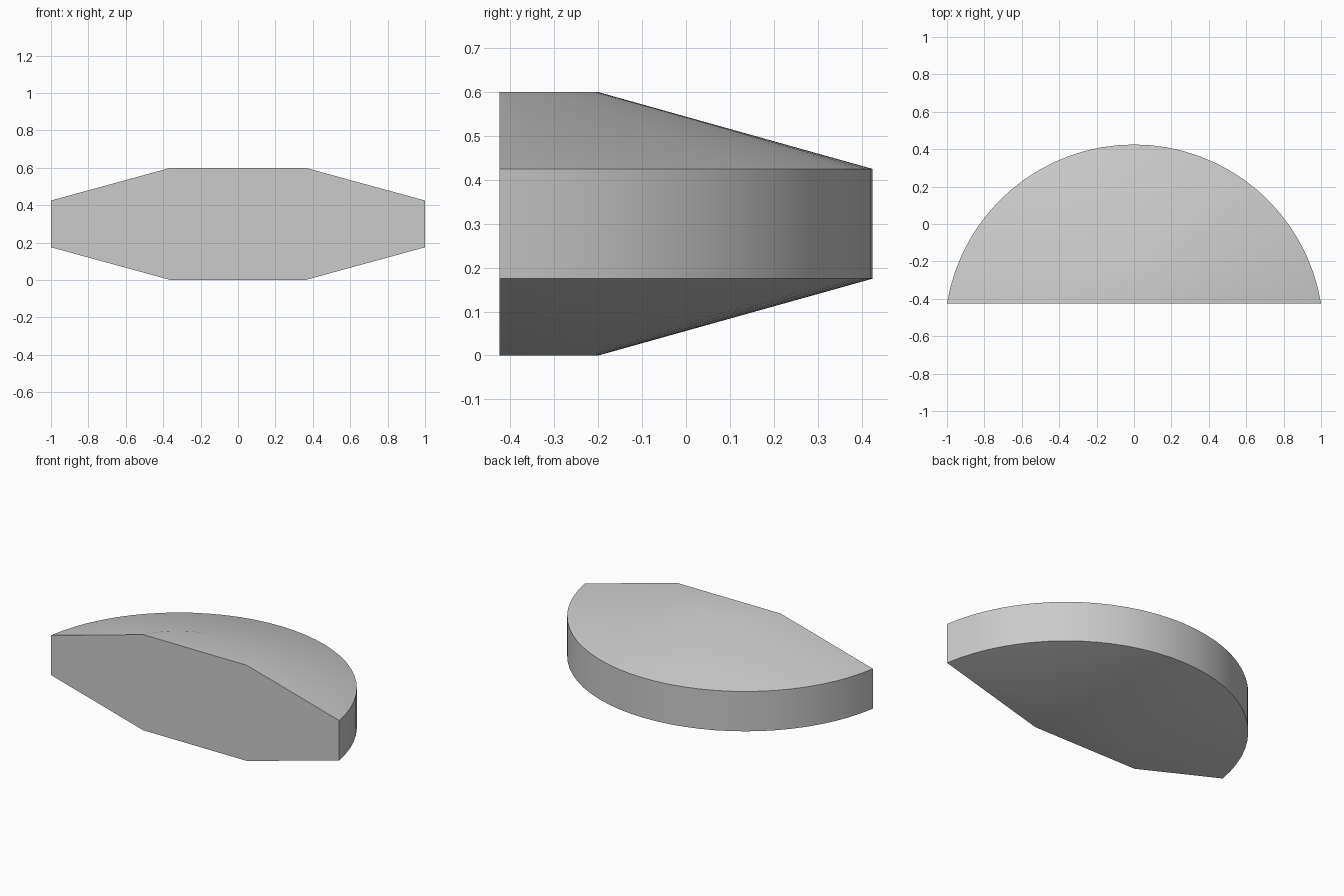
import bpy, bmesh
from math import asin, sin, cos, pi

cube = bpy.data.objects.get("Cube")
if cube:
    bpy.data.objects.remove(cube, do_unlink=True)

SEGMENTS = 32
FRONT_Y = -0.425


def arc(half_chord, rise, z):
    """Arc points from right to left, bulging back from the flat front."""
    radius = (half_chord ** 2 + rise ** 2) / (2 * rise)
    centre = FRONT_Y + rise - radius
    sweep = asin(half_chord / radius)
    if rise > radius:
        sweep = pi - sweep
    angles = [sweep * (2 * i / SEGMENTS - 1) for i in range(SEGMENTS + 1)]
    return [(radius * sin(a), centre + radius * cos(a), z) for a in angles]


# Four stacked arcs: small flat, wide rim, wide rim, small flat
sections = [(0.36, 0.225, 0.0), (1.0, 0.85, 0.175),
            (1.0, 0.85, 0.425), (0.36, 0.225, 0.6)]
bm = bmesh.new()
rings = [[bm.verts.new(p) for p in arc(*s)] for s in sections]

# Sloping and upright walls between neighbouring arcs
for low, high in zip(rings, rings[1:]):
    for i in range(SEGMENTS):
        bm.faces.new((low[i], low[i + 1], high[i + 1], high[i]))

# Flat bottom, flat top and flat front
bm.faces.new(rings[0])
bm.faces.new(rings[-1])
bm.faces.new([r[0] for r in rings] + [r[-1] for r in reversed(rings)])
bmesh.ops.recalc_face_normals(bm, faces=bm.faces)

mesh = bpy.data.meshes.new("half_disc_body")
bm.to_mesh(mesh)
bm.free()
body = bpy.data.objects.new("half_disc_body", mesh)
bpy.context.collection.objects.link(body)

# Single grey material
grey = bpy.data.materials.new("light_grey")
grey.use_nodes = True
colour = (0.6, 0.6, 0.6, 1)
grey.diffuse_color = colour
for node in grey.node_tree.nodes:
    if node.type == "BSDF_PRINCIPLED":
        node.inputs["Base Color"].default_value = colour
mesh.materials.append(grey)

# Smooth curved walls, keep the rim and front edges crisp
bpy.ops.object.select_all(action="DESELECT")
body.select_set(True)
bpy.context.view_layer.objects.active = body
bpy.ops.object.shade_smooth_by_angle(angle=pi / 6)
